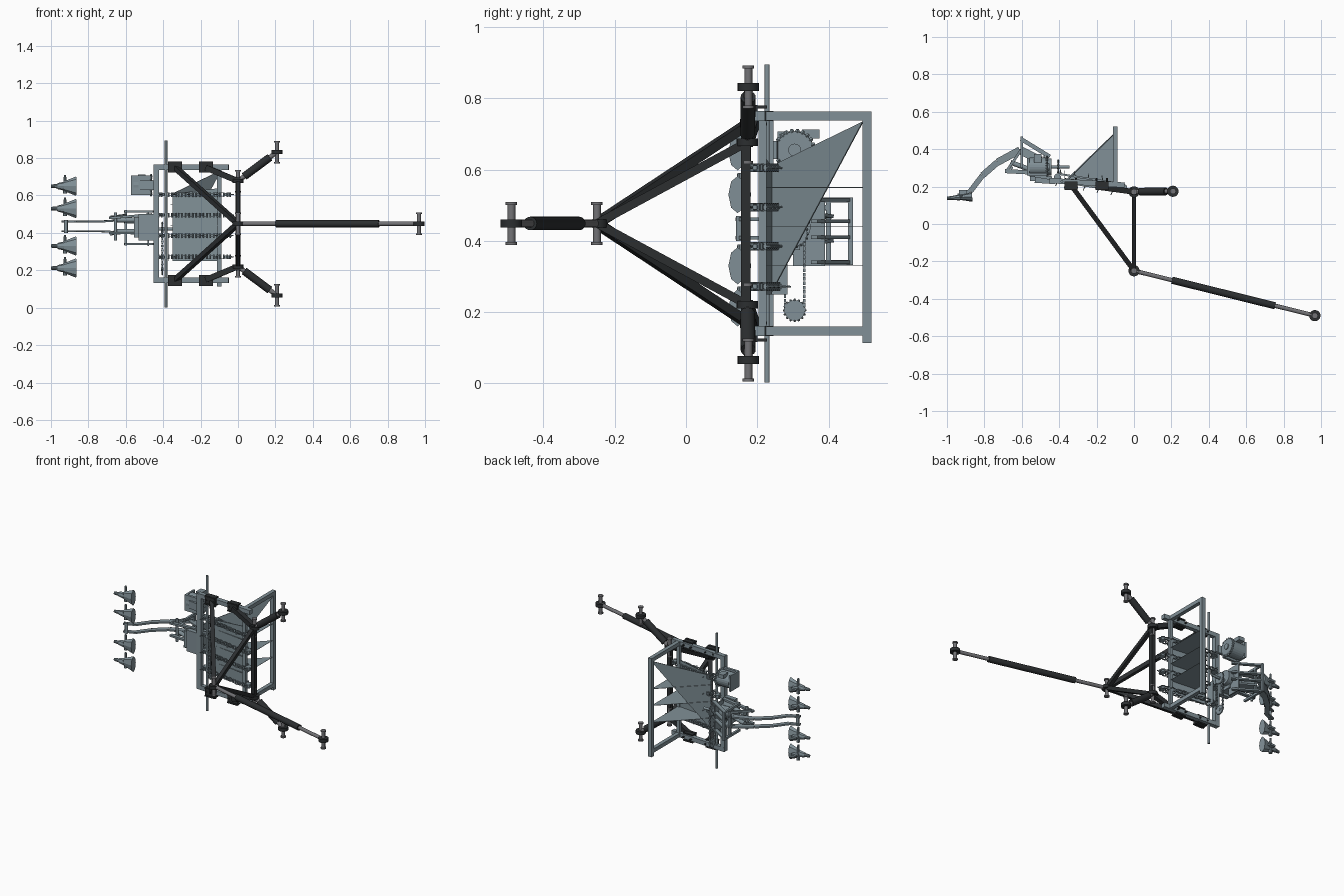
import bpy, bmesh, math
from mathutils import Vector, Matrix

if "Cube" in bpy.data.objects:
    bpy.data.objects.remove(bpy.data.objects["Cube"])

ZM = 0.449  # symmetry height


def mat(name, c):
    m = bpy.data.materials.new(name)
    m.diffuse_color = (*c, 1)
    m.use_nodes = True
    m.node_tree.nodes["Principled BSDF"].inputs["Base Color"].default_value = m.diffuse_color
    return m


STEEL = mat("blue_grey_steel", (0.22, 0.28, 0.31))
DARK = mat("dark_paint", (0.025, 0.028, 0.03))
ROD = mat("bare_rod", (0.17, 0.17, 0.18))


def finish(name, bm, m, smooth=False):
    bmesh.ops.recalc_face_normals(bm, faces=bm.faces)
    me = bpy.data.meshes.new(name)
    bm.to_mesh(me)
    bm.free()
    ob = bpy.data.objects.new(name, me)
    bpy.context.collection.objects.link(ob)
    me.materials.append(m)
    if smooth:
        bpy.ops.object.select_all(action='DESELECT')
        ob.select_set(True)
        bpy.context.view_layer.objects.active = ob
        bpy.ops.object.shade_smooth_by_angle(angle=math.radians(40))
    return ob


def frame_between(a, b):
    a, b = Vector(a), Vector(b)
    d = b - a
    z = d.normalized()
    up = Vector((0, 0, 1)) if abs(z.z) < 0.95 else Vector((1, 0, 0))
    x = up.cross(z).normalized()
    r = Matrix((x, z.cross(x), z)).transposed().to_4x4()
    return Matrix.Translation((a + b) / 2) @ r, d.length


def add_beam(bm, a, b, w, h=None):
    M, L = frame_between(a, b)
    bmesh.ops.create_cube(bm, size=1, matrix=M @ Matrix.Diagonal((w, h or w, L, 1)))


def add_cyl(bm, a, b, r, r2=None, n=20, flat=1):
    M, L = frame_between(a, b)
    bmesh.ops.create_cone(bm, cap_ends=True, segments=n, radius1=r, depth=L,
                          radius2=r if r2 is None else r2, matrix=M @ Matrix.Diagonal((flat, 1, 1, 1)))


def add_box(bm, c, s):
    bmesh.ops.create_cube(bm, size=1, matrix=Matrix.Translation(c) @ Matrix.Diagonal((*s, 1)))


def beam(name, a, b, w, h=None, m=STEEL):
    bm = bmesh.new(); add_beam(bm, a, b, w, h); return finish(name, bm, m)


def cyl(name, a, b, r, m=STEEL, r2=None, n=20):
    bm = bmesh.new(); add_cyl(bm, a, b, r, r2, n); return finish(name, bm, m, True)


def box(name, c, s, m=STEEL):
    bm = bmesh.new(); add_box(bm, c, s); return finish(name, bm, m)


def sheet(name, pts, t=0.004):
    bm = bmesh.new()
    bm.faces.new([bm.verts.new(p) for p in pts])
    ob = finish(name, bm, STEEL)
    md = ob.modifiers.new("thickness", 'SOLIDIFY')
    md.thickness, md.offset = t, 0
    return ob


def sprocket(name, c, r, teeth, w):
    bm = bmesh.new()
    c = Vector(c)
    h = Vector((w / 2, 0, 0))
    add_cyl(bm, c - h, c + h, r * 0.87, n=28)
    add_cyl(bm, c - h * 2, c + h * 2, r * 0.3)
    for i in range(teeth):
        a = 2 * math.pi * i / teeth
        d = Vector((0, math.cos(a), math.sin(a)))
        add_cyl(bm, c + d * r * 0.82, c + d * r, r * 0.14, r * 0.06, 4)
    return finish(name, bm, STEEL)


def hitch_pin(name, x, y, z):
    bm = bmesh.new()
    add_cyl(bm, (x, y, z - 0.06), (x, y, z + 0.06), 0.011)
    for e in (-0.056, 0.056):
        add_cyl(bm, (x, y, z + e - 0.004), (x, y, z + e + 0.004), 0.016)
    finish(name + "_pin", bm, ROD, True)
    cyl(name + "_eye", (x, y, z - 0.011), (x, y, z + 0.011), 0.03, DARK)


def telescopic(name, a, b, f0, f1, r):
    a, b = Vector(a), Vector(b)
    cyl(name + "_rod", a, b, r * 0.6, ROD)
    cyl(name + "_sleeve", a.lerp(b, f0), a.lerp(b, f1), r, DARK)


# hitch: top link and its pins
APEX, TOP = (0, -0.25, ZM), (0.967, -0.49, ZM)
telescopic("top_link", APEX, TOP, 0.21, 0.78, 0.019)
hitch_pin("top_link_front", *TOP)
hitch_pin("top_link_rear", *APEX)

for s, side in ((1, "upper"), (-1, "lower")):
    z = lambda d: ZM + s * d
    # lower links and A-frame struts
    low = (0, 0.172, z(0.228))
    end = (0.208, 0.175, z(0.383))
    telescopic(side + "_lift_arm", low, end, 0.16, 0.82, 0.021)
    hitch_pin(side + "_lift_arm_front", *end)
    hitch_pin(side + "_lift_arm_rear", *low)
    beam(side + "_mast_strut", APEX, low, 0.024, m=DARK)
    beam(side + "_long_brace", APEX, (-0.335, 0.205, z(0.3)), 0.026, m=DARK)
    beam(side + "_short_brace", low, (-0.172, 0.195, z(0.3)), 0.03, m=DARK)
    # clamps on the side rails
    for i, x in enumerate((-0.337, -0.172)):
        bm = bmesh.new()
        for e in (-0.024, 0.024):
            add_box(bm, (x, 0.205, z(0.303) + e), (0.07, 0.045, 0.008))
        add_box(bm, (x, 0.195, z(0.303)), (0.075, 0.012, 0.06))
        for ex in (-0.028, 0.028):
            add_cyl(bm, (x + ex, 0.185, z(0.303)), (x + ex, 0.245, z(0.303)), 0.006, n=6)
        finish(f"{side}_clamp_{i}", bm, DARK)
    # side rails and posts of the main frame
    beam(side + "_side_rail", (-0.45, 0.232, z(0.302)), (-0.05, 0.208, z(0.302)), 0.028)
    beam(side + "_post", (-0.1, 0.2, z(0.302)), (-0.1, 0.52, z(0.302)), 0.025)
beam("hitch_cross_bar", (0, 0.168, 0.2), (0, 0.168, 0.7), 0.026, m=DARK)

# main frame cross bars and long drive shaft
beam("rear_cross_bar", (-0.437, 0.23, 0.134), (-0.437, 0.23, 0.764), 0.03)
beam("high_cross_bar", (-0.1, 0.508, 0.113), (-0.1, 0.508, 0.763), 0.025)
beam("low_cross_bar", (-0.1, 0.215, 0.134), (-0.1, 0.215, 0.764), 0.022)
cyl("drive_shaft", (-0.385, 0.228, 0.002), (-0.385, 0.228, 0.895), 0.007)

# divider plates and sloping cover sheet
for i, h in enumerate((0.55, 0.44, 0.33)):
    sheet(f"divider_plate_{i}", [(-0.36, 0.24, h), (-0.095, 0.497, h), (-0.095, 0.205, h)], 0.002)
sheet("sloping_cover", [(-0.09, 0.497, 0.735), (-0.35, 0.24, 0.61), (-0.35, 0.24, 0.255)])
sheet("floor_sheet", [(-0.35, 0.24, 0.25), (-0.35, 0.24, 0.61), (-0.09, 0.215, 0.64), (-0.09, 0.215, 0.25)])

# digging chains: link plates around a loop, with tines
A, B, R = Vector((-0.405, 0.248, 0)), Vector((-0.06, 0.193, 0)), 0.02
u = (B - A).normalized()
v = Vector((-u.y, u.x, 0))
run, arc = (B - A).length, math.pi * R


def loop_point(t):
    d = t * 2 * (run + arc)
    if d < run:
        return A + u * d - v * R
    if d < run + arc:
        a = (d - run) / R
        return B + (u * math.sin(a) - v * math.cos(a)) * R
    if d < 2 * run + arc:
        return B - u * (d - run - arc) + v * R
    a = (d - 2 * run - arc) / R
    return A + (-u * math.sin(a) + v * math.cos(a)) * R


N = 44
for k, h in enumerate((0.605, 0.495, 0.385, 0.272)):
    bm = bmesh.new()
    up = Vector((0, 0, h))
    for i in range(N):
        p, q = loop_point(i / N) + up, loop_point(((i + 1) % N) / N) + up
        off = Vector((0, 0, 0.01 if i % 2 else 0.006))
        for o in (off, -off):
            add_beam(bm, p + o, q + o, 0.01, 0.002)
        add_cyl(bm, p - Vector((0, 0, 0.012)), p + Vector((0, 0, 0.012)), 0.004, n=6)
        if i % 4 == 0:
            out = Vector((q.y - p.y, p.x - q.x, 0)).normalized()
            add_cyl(bm, p, p + out * 0.028 - u * 0.008, 0.004, 0.002, 6)
    finish(f"digging_chain_{k}", bm, STEEL)
    for c in (A, B):
        c = c + up
        cyl(f"chain_roller_{k}", c - Vector((0, 0, .008)), c + Vector((0, 0, .008)), 0.016)

# side sprocket drive
sprocket("drive_sprocket", (-0.405, 0.305, 0.205), 0.033, 16, 0.008)
sprocket("driven_sprocket", (-0.405, 0.305, 0.42), 0.04, 18, 0.008)
bm = bmesh.new()
for y in (0.278, 0.332):
    for i in range(18):
        add_box(bm, (-0.405, y, 0.208 + i * 0.0122), (0.008 if i % 2 else 0.013, 0.006, 0.01))
finish("drive_chain", bm, STEEL)
cyl("sprocket_axle", (-0.47, 0.305, 0.42), (-0.345, 0.305, 0.42), 0.008)
cyl("gear_hub", (-0.54, 0.305, 0.44), (-0.44, 0.305, 0.44), 0.045)
sheet("drive_guard", [(-0.37, 0.238, 0.25), (-0.37, 0.285, 0.25), (-0.37, 0.285, 0.4), (-0.37, 0.238, 0.4)])

# motor with toothed flywheel
sprocket("flywheel", (-0.465, 0.305, 0.655), 0.06, 22, 0.012)
bm = bmesh.new()
add_cyl(bm, (-0.56, 0.305, 0.655), (-0.47, 0.305, 0.655), 0.05, n=24)
add_box(bm, (-0.515, 0.265, 0.655), (0.1, 0.016, 0.105))
add_box(bm, (-0.515, 0.35, 0.7), (0.04, 0.05, 0.025))
add_box(bm, (-0.565, 0.305, 0.655), (0.012, 0.09, 0.105))
finish("motor", bm, STEEL)
beam("motor_mount", (-0.44, 0.245, 0.655), (-0.53, 0.26, 0.655), 0.02, 0.05)

# rear tool carrier: box bracket, links, bent twin arms
bm = bmesh.new()
for h in (0.34, 0.515):
    add_beam(bm, (-0.6, 0.46, h), (-0.6, 0.3, h), 0.014, 0.014)
for h in (0.34, 0.41, 0.455, 0.515):
    add_beam(bm, (-0.605, 0.455, h), (-0.45, 0.36, h), 0.022, 0.01)
for y in (0.462, 0.4):
    add_beam(bm, (-0.6, y, 0.333), (-0.6, y, 0.522), 0.014)
finish("carrier_bracket", bm, STEEL)
box("carrier_plate", (-0.48, 0.345, 0.42), (0.008, 0.09, 0.18))
box("gearbox", (-0.51, 0.275, 0.43), (0.09, 0.09, 0.11))
beam("carrier_mount", (-0.44, 0.23, 0.43), (-0.53, 0.235, 0.43), 0.03, 0.14)
PATH = [(-0.5, 0.34), (-0.61, 0.395), (-0.73, 0.33), (-0.81, 0.26), (-0.875, 0.175), (-0.94, 0.15)]
for s in (1, -1):
    bm = bmesh.new()
    for i in range(5):
        d0, d1 = [0.026 + max(0, 2 - j) * 0.008 for j in (i, i + 1)]
        add_beam(bm, (*PATH[i], ZM - 0.014 + s * d0), (*PATH[i + 1], ZM - 0.014 + s * d1), 0.044 - 0.005 * i, 0.01)
    finish("bent_arm", bm, STEEL)
    beam("lower_link", (-0.46, 0.27, ZM + s * 0.05), (-0.69, 0.283, ZM - 0.01 + s * 0.04), 0.022, 0.012)
    cyl("ram_body", (-0.5, 0.27, ZM - 0.01 + s * 0.03), (-0.66, 0.33, ZM - 0.01 + s * 0.03), 0.013)
    beam("side_stay", (-0.68, 0.285, ZM - 0.01 + s * 0.045), (-0.6, 0.4, ZM + s * 0.045), 0.014)
cyl("arm_cross_pin", (-0.655, 0.3, 0.36), (-0.655, 0.3, 0.51), 0.008)
cyl("tool_bar", (-0.92, 0.15, 0.4), (-0.92, 0.15, 0.47), 0.01)

# soil working points: flattened share, nose and stem
for k, h in enumerate((0.65, 0.53, 0.33, 0.212)):
    bm = bmesh.new()
    add_cyl(bm, (-0.865, 0.145, h), (-0.93, 0.142, h), 0.052, 0.026, 8, 0.5)
    add_cyl(bm, (-0.93, 0.142, h), (-0.965, 0.14, h), 0.024, 0.016, 8, 0.7)
    add_cyl(bm, (-0.965, 0.14, h), (-0.999, 0.138, h), 0.012, 0.009, 10)
    add_box(bm, (-0.915, 0.165, h), (0.04, 0.035, 0.012))
    add_cyl(bm, (-0.925, 0.15, h - 0.04), (-0.925, 0.15, h + 0.06), 0.012, 0.006, 8)
    finish(f"soil_point_{k}", bm, STEEL)
